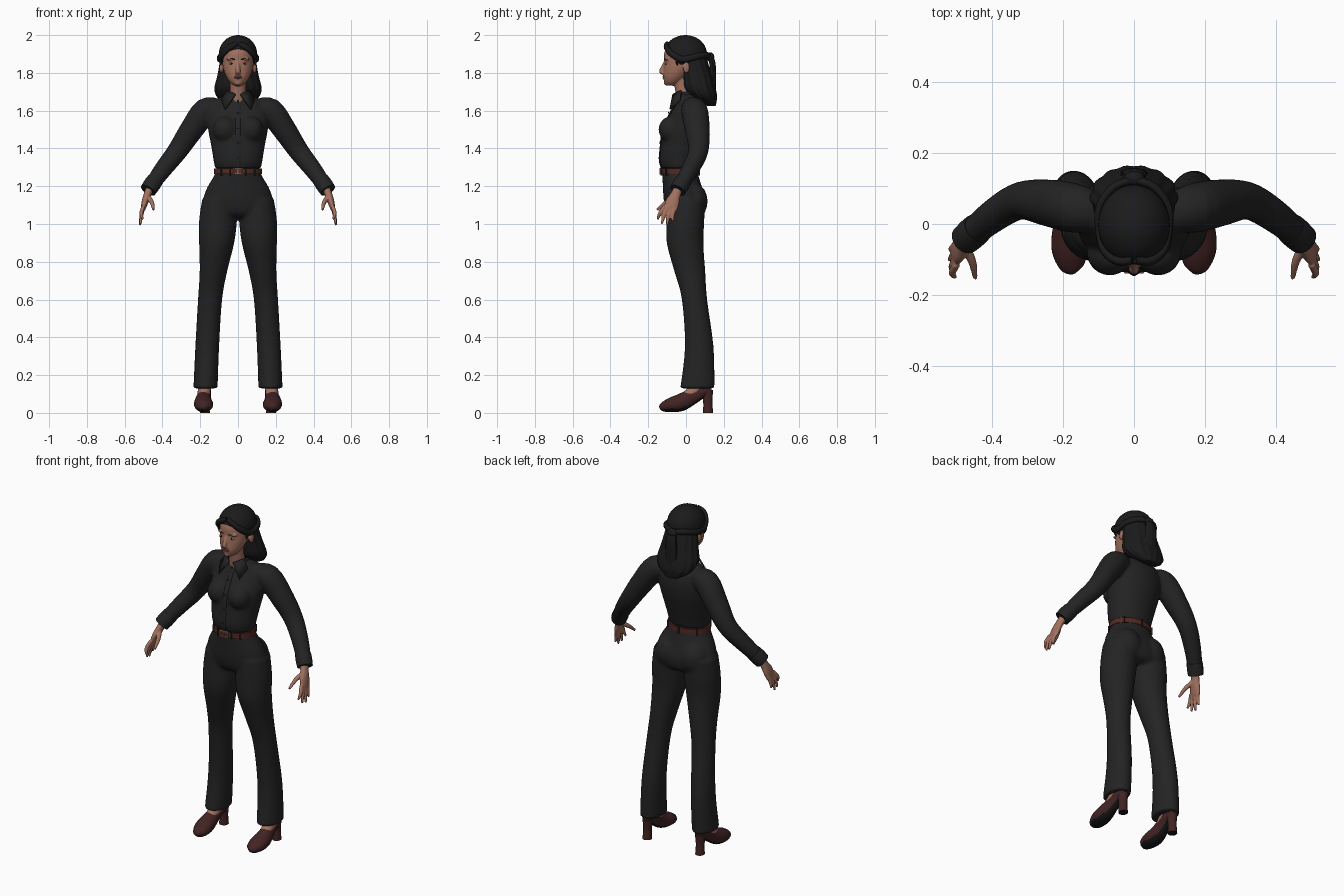
import bpy, bmesh, math
from mathutils import Vector, Matrix

if "Cube" in bpy.data.objects:
    bpy.data.objects.remove(bpy.data.objects["Cube"])


def material(name, r, g, b):
    m = bpy.data.materials.new(name)
    m.use_nodes = True
    m.diffuse_color = (r, g, b, 1)
    node = m.node_tree.nodes["Principled BSDF"]
    node.inputs["Base Color"].default_value = (r, g, b, 1)
    node.inputs["Roughness"].default_value = 0.8
    return m


CLOTH = material("black cloth", .017, .017, .017)
HAIR = material("black hair", .011, .011, .012)
SKIN = material("skin", .36, .165, .115)
LEATHER = material("maroon leather", .055, .017, .017)
BELT = material("brown belt", .09, .022, .016)
METAL = material("copper metal", .38, .18, .12)
LIP = material("lips", .27, .09, .075)
WHITE = material("eye white", .5, .42, .38)
SOLE = material("black sole", .008, .008, .009)


def smooth_rows(rows, steps=4):
    """Catmull-Rom interpolation through the control rows."""
    out, n = [], len(rows)
    for i in range(n - 1):
        p = [rows[max(i - 1, 0)], rows[i], rows[i + 1], rows[min(i + 2, n - 1)]]
        for s in range(steps):
            t = s / steps
            out.append([b + t / 2 * (c - a + t * (2*a - 5*b + 4*c - d + t * (3*(b - c) + d - a)))
                        for a, b, c, d in zip(*p)])
    return out + [list(rows[-1])]


def loft(bm, rows, side=1, flat=False, ref=(1, 0, 0), seg=24, waves=0, depth=0):
    """Rows are x, y, z, half width, half depth; rings are level or follow the path."""
    rows = smooth_rows(rows)
    pts = [Vector((r[0] * side, r[1], r[2])) for r in rows]
    rings = []
    for i, r in enumerate(rows):
        u, v = Vector((1, 0, 0)), Vector((0, 1, 0))
        if not flat:
            t = (pts[min(i + 1, len(pts) - 1)] - pts[max(i - 1, 0)]).normalized()
            u = Vector(ref)
            u = (u - t * t.dot(u)).normalized()
            v = t.cross(u)
        ring = []
        for k in range(seg):
            a = math.tau * k / seg
            g = 1 + depth * math.cos(waves * a)
            ring.append(bm.verts.new(pts[i] + u * r[3] * g * math.cos(a) + v * r[4] * g * math.sin(a)))
        rings.append(ring)
    for p, q in zip(rings, rings[1:]):
        for k in range(seg):
            j = (k + 1) % seg
            bm.faces.new((p[k], p[j], q[j], q[k]))
    bm.faces.new(rings[0])
    bm.faces.new(rings[-1])


def ball(bm, at, size, seg=20):
    m = Matrix.Translation(at) @ Matrix.Diagonal((*size, 1))
    bmesh.ops.create_uvsphere(bm, u_segments=seg, v_segments=seg // 2, radius=1, matrix=m)


def box(bm, at, size, turn=0):
    m = Matrix.Translation(at) @ Matrix.Rotation(turn, 4, 'Z') @ Matrix.Diagonal((*size, 1))
    bmesh.ops.create_cube(bm, size=1, matrix=m)


def finish(bm, name, mats, voxel=0, thick=0, rule=None):
    bmesh.ops.recalc_face_normals(bm, faces=bm.faces)
    if rule:
        for f in bm.faces:
            f.material_index = rule(f)
    me = bpy.data.meshes.new(name)
    bm.to_mesh(me)
    bm.free()
    ob = bpy.data.objects.new(name, me)
    bpy.context.collection.objects.link(ob)
    for m in mats:
        me.materials.append(m)
    bpy.ops.object.select_all(action='DESELECT')
    ob.select_set(True)
    bpy.context.view_layer.objects.active = ob
    bpy.ops.object.shade_smooth_by_angle(angle=math.radians(50))
    if thick:
        ob.modifiers.new("thickness", 'SOLIDIFY').thickness = thick
    if voxel:
        rm = ob.modifiers.new("blend", 'REMESH')
        rm.mode, rm.voxel_size, rm.use_smooth_shade = 'VOXEL', voxel, True
        sm = ob.modifiers.new("soften", 'SMOOTH')
        sm.factor, sm.iterations = .5, 4
    return ob


def level(rows):
    """Expand z, y, half width, half depth into centred loft rows."""
    return [(0, y, z, a, b) for z, y, a, b in rows]


SIDES = (("left", 1), ("right", -1))

# Shirt: torso, bust and sleeves blended together
bm = bmesh.new()
loft(bm, level([(1.295, -.035, .122, .093), (1.34, -.035, .13, .104), (1.42, -.02, .143, .112),
                (1.5, -.005, .158, .117), (1.58, .015, .163, .1), (1.64, .025, .14, .075),
                (1.67, .015, .095, .06), (1.69, 0, .058, .052)]), flat=True, seg=40)
for _, s in SIDES:
    ball(bm, (.068 * s, -.08, 1.5), (.066, .066, .07))
    loft(bm, [(.1, .03, 1.605, .055, .055), (.17, .045, 1.6, .07, .068), (.245, .06, 1.5, .066, .063),
              (.322, .065, 1.385, .053, .054), (.4, .02, 1.285, .046, .047),
              (.465, -.035, 1.195, .039, .039)], s, ref=(0, 1, 0))
finish(bm, "shirt", [CLOTH], voxel=.009)

# Cuffs
for label, s in SIDES:
    bm = bmesh.new()
    loft(bm, [(.44, -.012, 1.23, .044, .044), (.458, -.028, 1.205, .045, .045),
              (.476, -.044, 1.178, .043, .043)], s, ref=(0, 1, 0))
    finish(bm, label + "_cuff", [CLOTH])

# Button placket and buttons
front = [(1.3, -.13), (1.34, -.139), (1.42, -.133), (1.5, -.123), (1.58, -.087), (1.64, -.053)]
bm = bmesh.new()
loft(bm, [(0, y, z, .014, .005) for z, y in front], seg=12)
for z, y in front[1:]:
    ball(bm, (0, y - .005, z + .01), (.006, .003, .006), 12)
finish(bm, "placket", [CLOTH])

# Collar stand and pointed flaps
bm = bmesh.new()
loft(bm, level([(1.645, .015, .08, .066), (1.675, .005, .068, .06), (1.7, 0, .056, .054)]), flat=True)
bmesh.ops.delete(bm, geom=[f for f in bm.faces if f.calc_center_median().y < -.025 or len(f.verts) > 4],
                 context='FACES')
finish(bm, "collar", [CLOTH], thick=.006)
for label, s in SIDES:
    bm = bmesh.new()
    flap = [(.01, -.066, 1.685), (.055, -.022, 1.705), (.086, -.03, 1.655), (.066, -.082, 1.605)]
    bm.faces.new([bm.verts.new((x * s, y, z)) for x, y, z in flap])
    finish(bm, label + "_collar_flap", [CLOTH], thick=.008)

# Trousers: hips, seat and flared legs blended together
bm = bmesh.new()
loft(bm, level([(1.305, -.033, .115, .09), (1.26, -.03, .124, .095), (1.19, -.018, .165, .104),
                (1.12, -.005, .188, .112), (1.06, 0, .194, .1), (1.035, 0, .15, .07)]), flat=True, seg=40)
for _, s in SIDES:
    ball(bm, (.08 * s, .035, 1.12), (.085, .08, .1))
    loft(bm, [(.1, 0, 1.13, .09, .1), (.106, -.003, 1.02, .1, .1), (.113, -.005, .9, .093, .097),
              (.13, .02, .75, .073, .082), (.148, .045, .6, .064, .067), (.163, .07, .35, .063, .076),
              (.172, .06, .13, .064, .091)], s, flat=True, seg=32)
finish(bm, "trousers", [CLOTH], voxel=.009)

# Belt, buckle and belt loops
bm = bmesh.new()
loft(bm, level([(z, -.033, .126, .1) for z in (1.264, 1.294)]), flat=True, seg=48)
finish(bm, "belt", [BELT])
bm = bmesh.new()
for dx in (-.024, 0, .024):
    box(bm, (dx, -.135, 1.279), (.006, .01, .032))
for dz in (-.014, .014):
    box(bm, (0, -.135, 1.279 + dz), (.054, .01, .006))
finish(bm, "buckle", [METAL])
bm = bmesh.new()
for deg in (40, 90, 140, 225, 250, 290, 315):
    a = math.radians(deg)
    box(bm, (.126 * math.cos(a), -.033 + .1 * math.sin(a), 1.279), (.008, .012, .042), a + math.pi / 2)
finish(bm, "belt_loops", [CLOTH])

# Head: skull, jaw, nose, neck and ears
bm = bmesh.new()
loft(bm, level([(1.732, -.084, .018, .018), (1.75, -.07, .042, .044), (1.78, -.055, .062, .066),
                (1.82, -.035, .077, .084), (1.86, -.02, .083, .096), (1.91, -.01, .084, .104),
                (1.96, 0, .068, .085), (1.985, 0, .03, .04)]), flat=True, seg=36)
loft(bm, [(0, .005, 1.62, .05, .05), (0, -.01, 1.7, .044, .046), (0, -.02, 1.79, .045, .05)])
loft(bm, [(0, -.108, 1.862, .009, .008), (0, -.12, 1.835, .01, .01), (0, -.131, 1.808, .014, .012),
          (0, -.118, 1.797, .015, .008)], seg=16)
ball(bm, (0, -.104, 1.748), (.018, .014, .014))
for _, s in SIDES:
    ball(bm, (.088 * s, .002, 1.828), (.011, .018, .03))
    ball(bm, (.035 * s, -.1, 1.872), (.028, .014, .007))
finish(bm, "head", [SKIN], voxel=.0045)

# Eyes, brows and mouth
for label, s in SIDES:
    bm = bmesh.new()
    ball(bm, (.034 * s, -.1045, 1.849), (.014, .006, .0055))
    finish(bm, label + "_eye", [WHITE])
    bm = bmesh.new()
    ball(bm, (.034 * s, -.109, 1.849), (.0055, .003, .005), 12)
    finish(bm, label + "_iris", [SOLE])
    bm = bmesh.new()
    loft(bm, [(.016, -.113, 1.87, .003, .002), (.036, -.111, 1.876, .003, .002),
              (.056, -.094, 1.87, .002, .002)], s, ref=(0, 0, 1), seg=8)
    finish(bm, label + "_eyebrow", [HAIR])
bm = bmesh.new()
for z in (1.773, 1.78):
    ball(bm, (0, -.117, z), (.022, .007, .0045))
finish(bm, "lips", [LIP])

# Hair cap cut along the hairline
bm = bmesh.new()
ball(bm, (0, -.003, 1.9), (.101, .114, .1), 40)
bmesh.ops.bisect_plane(bm, geom=bm.verts[:] + bm.edges[:] + bm.faces[:], plane_co=(0, -.115, 1.93),
                       plane_no=(0, 1, 1), clear_inner=True)
finish(bm, "hair_cap", [HAIR], thick=.016)

# Loose hair falling to the shoulders
bm = bmesh.new()
loft(bm, level([(1.9, .025, .088, .08), (1.84, .044, .097, .076), (1.78, .058, .108, .08),
                (1.72, .072, .122, .084), (1.68, .092, .113, .072), (1.65, .112, .085, .05),
                (1.625, .135, .04, .022)]), flat=True, seg=72, waves=14, depth=.025)
finish(bm, "loose_hair", [HAIR])

# Swept front strands, tied tail and knot
for label, s in SIDES:
    bm = bmesh.new()
    loft(bm, [(.004, -.1, 1.955, .012, .012), (.045, -.104, 1.935, .016, .013),
              (.082, -.075, 1.9, .017, .013), (.097, -.02, 1.872, .017, .012),
              (.096, .05, 1.885, .017, .012), (.055, .105, 1.895, .017, .012),
              (0, .125, 1.89, .014, .012)], s, ref=(0, 0, 1), seg=12)
    loft(bm, [(.09, -.045, 1.89, .009, .009), (.094, -.05, 1.865, .008, .007),
              (.09, -.045, 1.84, .003, .003)], s, seg=10)
    finish(bm, label + "_front_strand", [HAIR])
bm = bmesh.new()
ball(bm, (0, .128, 1.885), (.03, .022, .024))
loft(bm, [(0, .125, 1.89, .02, .015), (0, .14, 1.85, .032, .016), (0, .143, 1.77, .038, .015),
          (0, .146, 1.69, .028, .012), (0, .15, 1.64, .008, .006)], seg=36, waves=9, depth=.05)
finish(bm, "tied_hair", [HAIR])

# Hands: palm, four fingers and thumb
for label, s in SIDES:
    bm = bmesh.new()
    loft(bm, [(.462, -.035, 1.2, .024, .022), (.48, -.055, 1.155, .027, .02), (.493, -.072, 1.115, .037, .018),
              (.504, -.083, 1.075, .036, .012)], s, ref=(0, 1, 0), seg=20)
    for base, y, x, z in ((-.113, -.15, .504, 1.025), (-.094, -.128, .516, 1.0),
                          (-.074, -.1, .52, .993), (-.056, -.07, .518, 1.015)):
        loft(bm, [(.5, base, 1.095, .011, .011), (.512, (base + y) / 2 - .006, (1.09 + z) / 2, .0105, .0105),
                  (x, y, z, .006, .006)], s, ref=(0, 1, 0), seg=12)
    loft(bm, [(.478, -.06, 1.145, .014, .014), (.456, -.105, 1.115, .012, .012),
              (.447, -.153, 1.075, .007, .007)], s, seg=12)
    finish(bm, label + "_hand", [SKIN], voxel=.004)

# Feet, heeled shoes with dark soles
for label, s in SIDES:
    bm = bmesh.new()
    loft(bm, [(.174, .08, .24, .034, .036), (.175, .075, .16, .034, .04), (.18, .03, .105, .034, .034),
              (.183, -.03, .075, .03, .022)], s, seg=20)
    finish(bm, label + "_foot", [SKIN])
    bm = bmesh.new()
    loft(bm, [(.17, -.135, .024, .012, .012), (.175, -.12, .031, .035, .026), (.181, -.075, .043, .05, .04),
              (.184, -.025, .056, .047, .046), (.18, .035, .088, .036, .042), (.176, .09, .115, .033, .034),
              (.174, .135, .122, .018, .026)], s, seg=28)
    finish(bm, label + "_shoe", [LEATHER, SOLE], rule=lambda f: int(f.normal.z < -.6))
    bm = bmesh.new()
    loft(bm, [(.174, .112, .12, .03, .032), (.175, .115, .06, .024, .024), (.175, .117, 0, .026, .027)],
         s, flat=True, seg=20)
    finish(bm, label + "_heel", [LEATHER, SOLE], rule=lambda f: int(f.normal.z < -.9))
